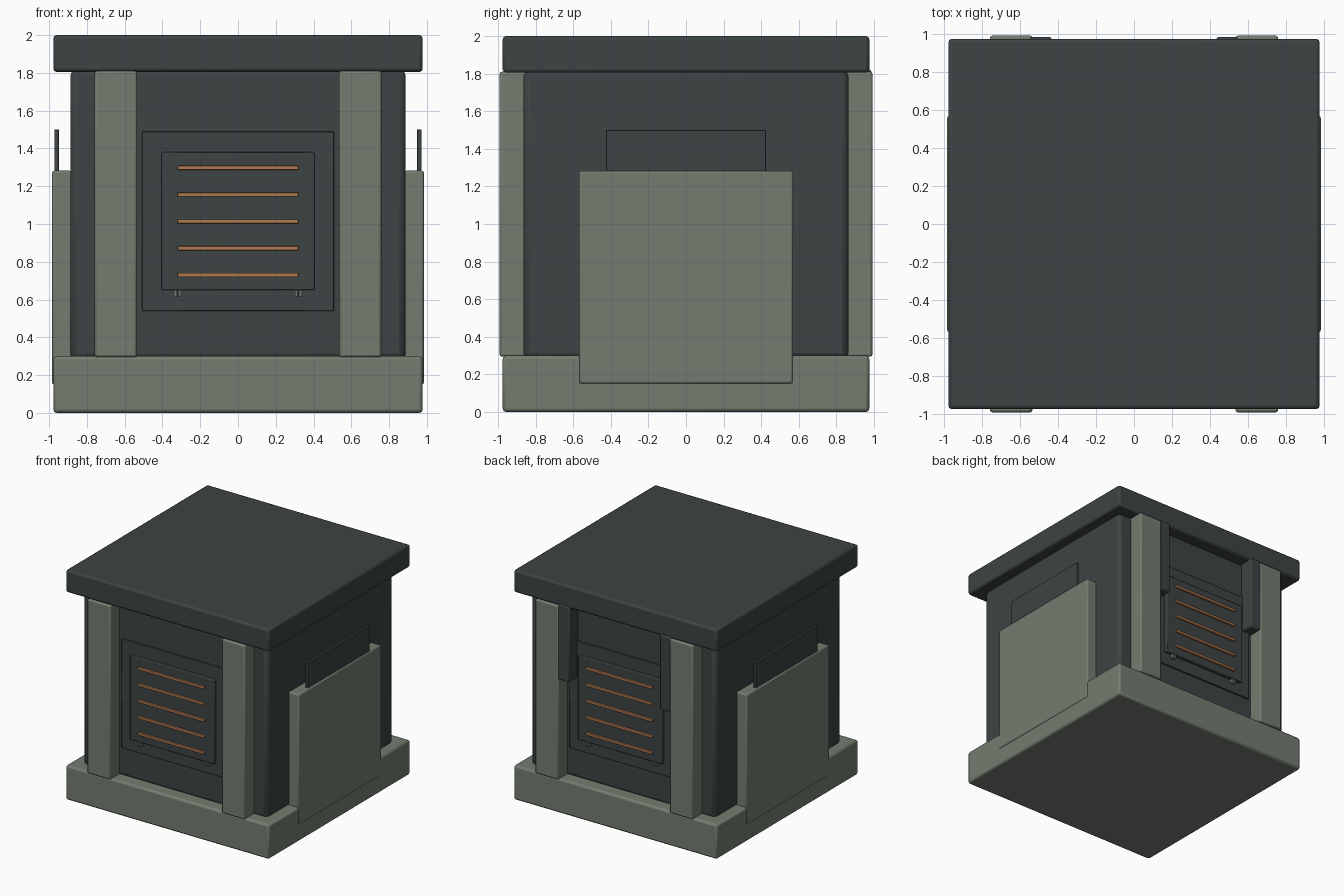
import bpy
import bmesh
import math
from mathutils import Vector

cube = bpy.data.objects.get("Cube")
if cube:
    bpy.data.objects.remove(cube, do_unlink=True)


def material(name, rgb):
    m = bpy.data.materials.new(name)
    m.use_nodes = True
    color = (*rgb, 1)
    m.diffuse_color = color
    m.node_tree.nodes["Principled BSDF"].inputs["Base Color"].default_value = color
    return m


CHARCOAL = material("charcoal", (0.047, 0.056, 0.056))
SAGE = material("sage grey", (0.175, 0.202, 0.160))
COPPER = material("copper", (0.44, 0.195, 0.085))


def box(name, low, high, mat, bevel=0.01):
    """Bevelled box between two opposite corners."""
    low, high = Vector(low), Vector(high)
    bm = bmesh.new()
    bmesh.ops.create_cube(bm, size=1)
    for v in bm.verts:
        v.co = (low + high) / 2 + v.co * (high - low)
    mesh = bpy.data.meshes.new(name)
    bm.to_mesh(mesh)
    bm.free()
    mesh.materials.append(mat)
    obj = bpy.data.objects.new(name, mesh)
    bpy.context.collection.objects.link(obj)
    if bevel:
        mod = obj.modifiers.new("Bevel", "BEVEL")
        mod.width = bevel
        mod.segments = 2
    bpy.ops.object.select_all(action="DESELECT")
    obj.select_set(True)
    bpy.context.view_layer.objects.active = obj
    bpy.ops.object.shade_smooth_by_angle(angle=math.radians(35))
    return obj


# Main volumes
box("base_slab", (-0.978, -0.975, 0), (0.978, 0.975, 0.3), SAGE, 0.018)
box("body", (-0.888, -0.865, 0.28), (0.888, 0.865, 1.82), CHARCOAL, 0.035)
box("roof_slab", (-0.978, -0.975, 1.805), (0.978, 0.975, 2), CHARCOAL, 0.018)


def facade(side, label):
    """Pillars and louvred vent on the front (-1) or back (+1)."""

    def part(name, x0, x1, y0, y1, z0, z1, mat, bevel):
        ys = sorted((side * y0, side * y1))
        return box(f"{label}_{name}", (x0, ys[0], z0), (x1, ys[1], z1), mat, bevel)

    for x, end in ((-0.647, "right"), (0.647, "left")):
        part(f"pillar_{end}", x - 0.112, x + 0.112, 0.84, 0.992, 0.295, 1.81, SAGE, 0.012)
    part("vent_frame", -0.507, 0.507, 0.85, 0.878, 0.54, 1.49, CHARCOAL, 0.004)
    part("vent_panel", -0.405, 0.405, 0.86, 0.908, 0.65, 1.38, CHARCOAL, 0.006)
    for i in range(5):
        z = 0.73 + i * 0.142
        part(f"vent_slat_{i + 1}", -0.32, 0.32, 0.89, 0.925, z - 0.011, z + 0.011, COPPER, 0.003)
    # Small feet under the vent panel
    for x in (-0.32, 0.32):
        for dx in (-0.011, 0.011):
            part("vent_foot", x + dx - 0.008, x + dx + 0.008, 0.87, 0.905, 0.615, 0.65, SAGE, 0.002)


facade(-1, "front")
facade(1, "back")

for s, end in ((-1, "right"), (1, "left")):
    # Hanging brackets beside the back pillars
    xs = sorted((s * 0.435, s * 0.545))
    box(f"back_bracket_{end}", (xs[0], 0.85, 1.165), (xs[1], 0.986, 1.822), CHARCOAL, 0.012)
    # Side shield with a thin upright plate behind its top edge
    xs = sorted((s * 0.88, s * 0.984))
    box(f"side_shield_{end}", (xs[0], -0.57, 0.15), (xs[1], 0.57, 1.282), SAGE, 0.012)
    xs = sorted((s * 0.948, s * 0.972))
    box(f"shield_plate_{end}", (xs[0], -0.425, 1.2), (xs[1], 0.425, 1.5), CHARCOAL, 0.003)
